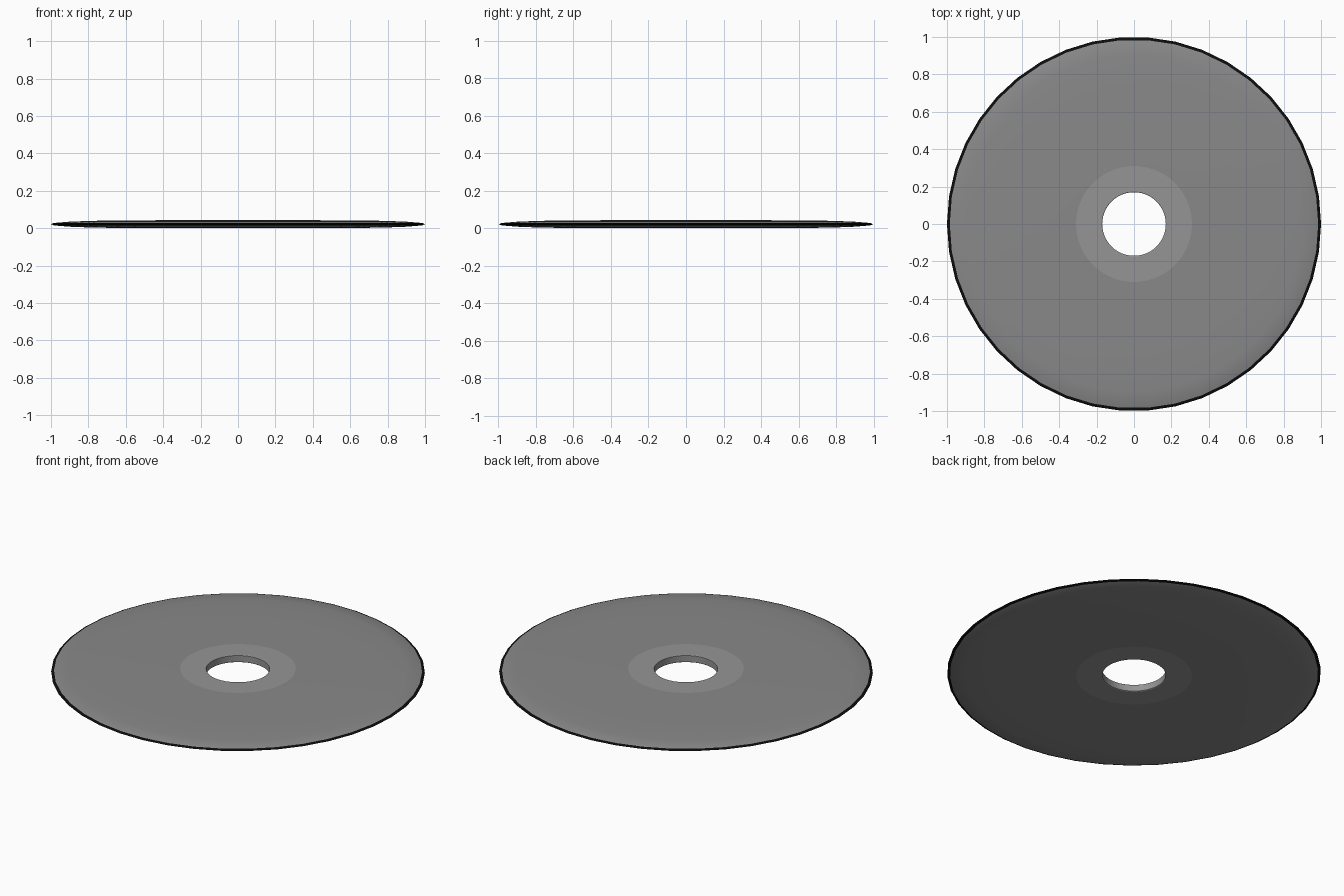
import bpy, bmesh, math

if "Cube" in bpy.data.objects:
    bpy.data.objects.remove(bpy.data.objects["Cube"])

SIDES = 42
MID = 0.0215  # height of the disc's middle plane


def material(name, v):
    m = bpy.data.materials.new(name)
    m.diffuse_color = (v, v, v, 1)
    m.use_nodes = True
    m.node_tree.nodes["Principled BSDF"].inputs["Base Color"].default_value = m.diffuse_color
    return m


# Half profile from hole to rim: radius, half thickness
half = [(0.17, 0.019), (0.174, 0.0215), (0.31, 0.0215), (0.60, 0.0205),
        (0.78, 0.0180), (0.90, 0.0135), (0.985, 0.0065)]
upper = [(r, MID + h) for r, h in half]
lower = [(r, MID - h) for r, h in reversed(half)]
profile = upper + [(1.0, MID)] + lower

# Lathe the closed profile around z
bm = bmesh.new()
rings = []
for r, z in profile:
    rings.append([bm.verts.new((r * math.cos(2 * math.pi * i / SIDES),
                                r * math.sin(2 * math.pi * i / SIDES), z))
                  for i in range(SIDES)])
n = len(rings)
for k in range(n):
    a, b = rings[k], rings[(k + 1) % n]
    rs = (profile[k][0] + profile[(k + 1) % n][0]) / 2
    for i in range(SIDES):
        j = (i + 1) % SIDES
        f = bm.faces.new((a[i], b[i], b[j], a[j]))
        # Black cutting rim, lighter collar round the hole
        f.material_index = 1 if rs > 0.98 else 2 if rs < 0.3 else 0
bmesh.ops.recalc_face_normals(bm, faces=bm.faces[:])

mesh = bpy.data.meshes.new("disc")
bm.to_mesh(mesh)
bm.free()
for name, v in (("disc_grey", 0.25), ("rim_black", 0.004), ("collar_grey", 0.30)):
    mesh.materials.append(material(name, v))
disc = bpy.data.objects.new("disc", mesh)
bpy.context.collection.objects.link(disc)

# Smooth faces, sharp hole edge
bpy.context.view_layer.objects.active = disc
disc.select_set(True)
bpy.ops.object.shade_smooth_by_angle(angle=math.radians(20))
